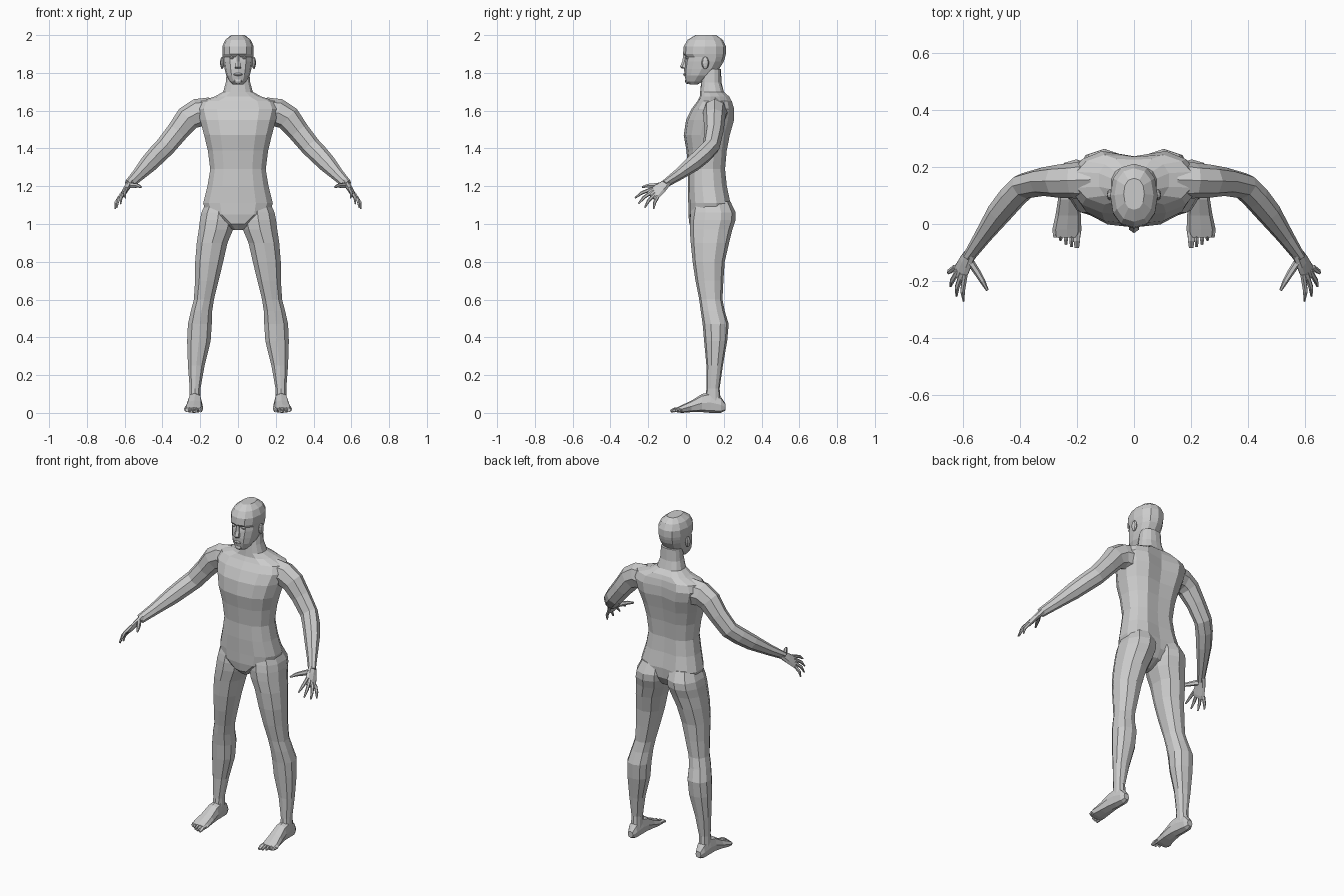
import bpy, bmesh, math
from mathutils import Vector

skin = bpy.data.materials.new("plain_grey")
skin.diffuse_color = (0.6, 0.6, 0.6, 1)


def finish(name, bm, mirror=False):
    bmesh.ops.recalc_face_normals(bm, faces=bm.faces[:])
    me = bpy.data.meshes.new(name)
    bm.to_mesh(me)
    bm.free()
    me.materials.append(skin)
    ob = bpy.data.objects.new(name, me)
    bpy.context.collection.objects.link(ob)
    if mirror:
        m = ob.modifiers.new("mirror", 'MIRROR')
        m.use_mirror_merge = False
    return ob


def loft(name, rings, mirror=False):
    """Skin a closed surface over equal-sized rings of points."""
    bm = bmesh.new()
    vs = [[bm.verts.new(p) for p in r] for r in rings]
    n = len(vs[0])
    for a, b in zip(vs, vs[1:]):
        for i in range(n):
            j = (i + 1) % n
            bm.faces.new((a[i], a[j], b[j], b[i]))
    bm.faces.new(vs[0])
    bm.faces.new(vs[-1])
    return finish(name, bm, mirror)


def oval(u0, u1, v0, v1, n, p=1.0):
    """Rounded outline filling a rectangle; point 0 is at the middle of v1."""
    out = []
    for i in range(n):
        a = math.tau * i / n
        s, c = math.sin(a), math.cos(a)
        s = math.copysign(abs(s) ** p, s) if abs(s) > 1e-6 else 0
        c = math.copysign(abs(c) ** p, c) if abs(c) > 1e-6 else 0
        out.append(((u0 + u1) / 2 + s * (u1 - u0) / 2,
                    (v0 + v1) / 2 + c * (v1 - v0) / 2))
    return out


def tube(name, pts, side, n=8):
    """Mirrored limb through (x, y, z, radius along side, radius across)."""
    cs = [Vector(p[:3]) for p in pts]
    rings = []
    for i, p in enumerate(pts):
        t = (cs[min(i + 1, len(cs) - 1)] - cs[max(i - 1, 0)]).normalized()
        u = Vector(side)
        u = (u - t * u.dot(t)).normalized()
        v = t.cross(u)
        rings.append([cs[i] + u * a + v * b
                      for a, b in oval(-p[3], p[3], -p[4], p[4], n)])
    return loft(name, rings, True)


def blob(name, pos, size, mirror=False, seg=8):
    bm = bmesh.new()
    bmesh.ops.create_uvsphere(bm, u_segments=seg, v_segments=6, radius=1)
    for v in bm.verts:
        v.co = Vector(pos) + Vector([a * b for a, b in zip(v.co, size)])
    return finish(name, bm, mirror)


# torso and neck: z, half width, front, back, spine groove
torso = [(.968, .025, .05, .13, 0), (1.0, .07, .018, .2, 0),
         (1.05, .17, .012, .235, .01), (1.11, .188, .012, .245, .02),
         (1.2, .165, .01, .225, .015), (1.29, .15, .012, .215, .012),
         (1.39, .163, .002, .225, .015), (1.47, .183, -.012, .242, .02),
         (1.55, .205, 0, .265, .03), (1.61, .222, .03, .265, .028),
         (1.65, .205, .06, .25, .015), (1.675, .125, .073, .235, .01),
         (1.7, .08, .075, .205, .005), (1.75, .066, .08, .188, 0),
         (1.82, .06, .09, .185, 0)]
rings = []
for z, w, f, b, g in torso:
    r = [[x, y, z] for x, y in oval(-w, w, f, b, 14, .82)]
    r[0][1] -= g
    rings.append(r)
loft("torso", rings)

# head: z, half width, front, back
head = [(1.738, .026, .02, .06), (1.755, .044, 0, .09), (1.785, .062, -.008, .135),
        (1.82, .071, -.01, .175), (1.86, .078, -.006, .2), (1.883, .08, .0, .207),
        (1.9, .083, -.016, .211), (1.94, .083, -.012, .211),
        (1.975, .068, .008, .195), (2.0, .036, .05, .16)]
loft("head", [[(x, y, z) for x, y in oval(-w, w, f, b, 12, .88)]
              for z, w, f, b in head])

# face details
loft("nose", [[(-w, .02, z), (-w, y + .012, z), (0, y, z), (w, y + .012, z), (w, .02, z)]
              for z, w, y in ((1.897, .009, -.014), (1.86, .012, -.02),
                              (1.832, .017, -.032), (1.822, .014, -.02))])
blob("eye", (.033, .01, 1.881), (.014, .013, .008), True)
blob("ear", (.084, .102, 1.853), (.011, .02, .033), True)
blob("lips", (0, -.005, 1.792), (.024, .01, .008))
blob("chin", (0, .008, 1.757), (.024, .013, .016))

# legs: z, inner x, outer x, front, back
leg = [(1.12, .02, .17, .04, .235), (1.06, .008, .198, .026, .263),
       (1.02, .01, .206, .02, .262), (.97, .022, .212, .02, .245),
       (.9, .052, .222, .025, .228), (.8, .075, .23, .035, .205),
       (.7, .1, .23, .05, .198), (.6, .125, .236, .07, .193),
       (.54, .134, .252, .078, .205), (.47, .136, .268, .088, .226),
       (.38, .142, .272, .096, .218), (.25, .175, .267, .108, .195),
       (.13, .197, .257, .108, .178), (.05, .197, .258, .1, .185)]
loft("leg", [[(x, y, z) for x, y in oval(a, b, f, k, 10, .88)]
             for z, a, b, f, k in leg], True)

# feet: y, inner x, outer x, bottom, top
foot = [(.208, .21, .245, .012, .05), (.185, .199, .257, 0, .085),
        (.13, .194, .262, 0, .11), (.085, .19, .266, .004, .1),
        (.03, .186, .275, .004, .066), (-.02, .184, .286, 0, .042),
        (-.048, .188, .282, .002, .028)]
loft("foot", [[(x, y, z) for x, z in oval(a, b, d, t, 8, .75)]
              for y, a, b, d, t in foot], True)
for i in range(5):
    x, r, tip = .2 + .019 * i, .013 if i == 0 else .008, -.082 + .006 * i * i / 2
    tube("toe", [(x, -.02, .018, r, .012), (x, (tip - .035) / 2, .017, r, .012),
                 (x, tip, .009, r * .7, .007)], (1, 0, 0), 6)

# arms
tube("arm", [(.15, .155, 1.59, .07, .08), (.215, .152, 1.588, .062, .075),
             (.265, .15, 1.56, .058, .068), (.32, .148, 1.49, .05, .058),
             (.385, .133, 1.41, .046, .054), (.425, .095, 1.37, .046, .052),
             (.47, .04, 1.322, .042, .048), (.53, -.045, 1.258, .028, .034),
             (.578, -.115, 1.21, .018, .026)], (0, 1, 0), 8)

# hands
across = (.035, .04, -.045)
tube("palm", [(.57, -.1, 1.22, .024, .018), (.59, -.135, 1.19, .034, .016),
              (.608, -.172, 1.158, .039, .013), (.614, -.186, 1.148, .034, .01)],
     across, 8)
fingers = [((.592, -.195, 1.178), (.596, -.27, 1.138)),
           ((.606, -.188, 1.162), (.621, -.252, 1.107)),
           ((.62, -.174, 1.146), (.642, -.218, 1.087)),
           ((.63, -.155, 1.132), (.65, -.172, 1.08))]
for base, tip in fingers:
    b, t = Vector(base), Vector(tip)
    mid = b.lerp(t, .5) + Vector((.006, -.003, .006))
    tube("finger", [(*b.lerp(t, -.25), .01, .01), (*mid, .009, .009),
                    (*t, .004, .004)], across, 6)
tube("thumb", [(.578, -.125, 1.205, .018, .014), (.548, -.17, 1.203, .014, .012),
               (.53, -.2, 1.203, .011, .01), (.513, -.232, 1.195, .005, .005)],
     (0, 0, 1), 6)
